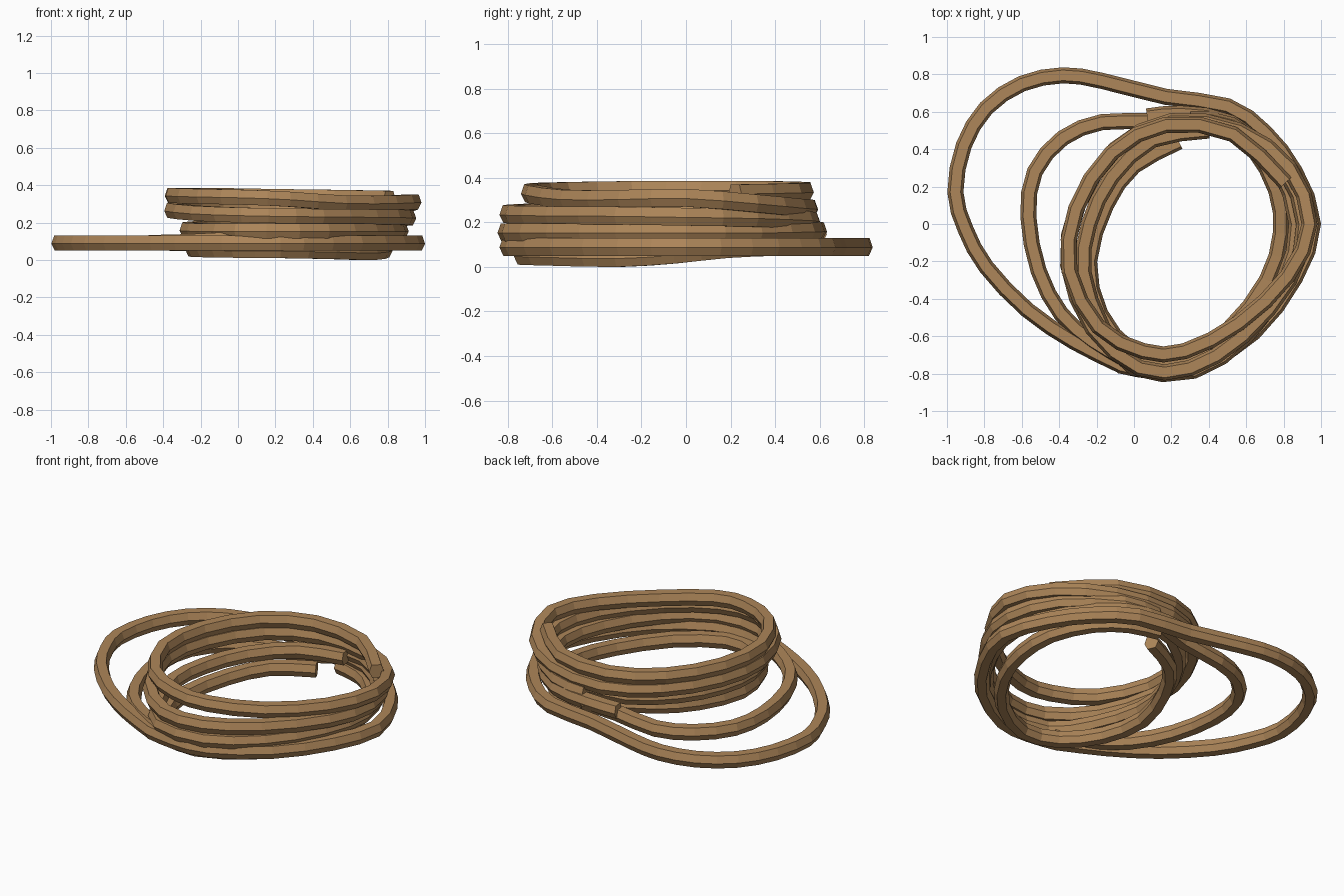
import bpy, bmesh
from mathutils import Vector

rope_mat = bpy.data.materials.new("rope brown")
rope_mat.diffuse_color = (0.42, 0.238, 0.10, 1)

# six-sided rope section: (outward offset, height offset)
SECTION = [(0.043, -0.003), (0.028, 0.04), (-0.028, 0.04),
           (-0.043, -0.003), (-0.025, -0.04), (0.025, -0.04)]


def smooth_path(keys, steps):
    """Catmull-Rom path through the key points."""
    k = [Vector(p) for p in keys]
    k = [2 * k[0] - k[1]] + k + [2 * k[-1] - k[-2]]
    out = []
    for a, b, c, d in zip(k, k[1:], k[2:], k[3:]):
        for i in range(steps):
            t = i / steps
            out.append(0.5 * (2 * b + (c - a) * t + (2 * a - 5 * b + 4 * c - d) * t ** 2
                              + (3 * b - a - 3 * c + d) * t ** 3))
    return out + [k[-2]]


def rope(name, keys, steps=2):
    path = smooth_path(keys, steps)
    bm = bmesh.new()
    rings = []
    for i, p in enumerate(path):
        t = path[min(i + 1, len(path) - 1)] - path[max(i - 1, 0)]
        side = Vector((t.y, -t.x, 0)).normalized()
        rings.append([bm.verts.new(p + side * u + Vector((0, 0, v))) for u, v in SECTION])
    for r, s in zip(rings, rings[1:]):
        for j in range(6):
            n = (j + 1) % 6
            bm.faces.new((r[j], r[n], s[n], s[j]))
    bm.faces.new(rings[0])
    bm.faces.new(rings[-1][::-1])
    bmesh.ops.recalc_face_normals(bm, faces=bm.faces)
    me = bpy.data.meshes.new(name)
    bm.to_mesh(me)
    bm.free()
    me.materials.append(rope_mat)
    ob = bpy.data.objects.new(name, me)
    bpy.context.collection.objects.link(ob)


# stacked coil, winding down from the free top end
rope("upper_coil", [
    (0.81, 0.22, 0.33), (0.53, 0.48, 0.335), (0.17, 0.53, 0.34), (-0.12, 0.38, 0.345),
    (-0.31, 0.08, 0.345), (-0.345, -0.25, 0.345), (-0.19, -0.55, 0.34), (0.05, -0.68, 0.335),
    (0.27, -0.68, 0.325), (0.56, -0.53, 0.305), (0.82, -0.28, 0.305), (0.938, 0.0, 0.31),
    (0.83, 0.30, 0.285), (0.56, 0.50, 0.265), (0.2, 0.55, 0.26), (-0.1, 0.40, 0.265),
    (-0.30, 0.10, 0.265), (-0.352, -0.22, 0.265), (-0.22, -0.56, 0.25), (0.03, -0.77, 0.24),
    (0.30, -0.77, 0.235), (0.58, -0.60, 0.232), (0.83, -0.30, 0.23), (0.91, 0.0, 0.225),
    (0.80, 0.30, 0.22), (0.52, 0.53, 0.21), (0.30, 0.56, 0.20)])
rope("lower_coil", [
    (0.40, 0.50, 0.20), (0.10, 0.45, 0.185), (-0.12, 0.25, 0.175), (-0.24, 0.0, 0.165),
    (-0.27, -0.26, 0.16), (-0.17, -0.55, 0.155), (0.0, -0.77, 0.155), (0.32, -0.785, 0.155),
    (0.60, -0.60, 0.155), (0.80, -0.30, 0.155), (0.87, 0.0, 0.155), (0.76, 0.32, 0.155),
    (0.52, 0.54, 0.16), (0.25, 0.59, 0.16), (0.07, 0.575, 0.15)])

# loops lying loose on the left
rope("middle_loop", [
    (0.30, 0.59, 0.15), (0.10, 0.55, 0.12), (-0.17, 0.545, 0.09), (-0.38, 0.46, 0.09),
    (-0.53, 0.28, 0.09), (-0.565, 0.04, 0.09), (-0.51, -0.25, 0.09), (-0.39, -0.48, 0.095),
    (-0.22, -0.63, 0.10), (-0.03, -0.74, 0.11)])
rope("outer_loop", [
    (-0.08, -0.755, 0.09), (0.12, -0.79, 0.09), (0.34, -0.77, 0.09), (0.64, -0.58, 0.09),
    (0.86, -0.29, 0.09), (0.957, 0.0, 0.09), (0.86, 0.28, 0.09), (0.70, 0.49, 0.09),
    (0.50, 0.63, 0.09), (0.17, 0.68, 0.09), (-0.17, 0.765, 0.09), (-0.38, 0.795, 0.09),
    (-0.60, 0.75, 0.09), (-0.79, 0.62, 0.09), (-0.91, 0.42, 0.09), (-0.955, 0.17, 0.09),
    (-0.90, -0.03, 0.09), (-0.79, -0.23, 0.09), (-0.57, -0.46, 0.09), (-0.32, -0.63, 0.09),
    (-0.06, -0.76, 0.09)], 2)

# tight turn underneath the stack
rope("bottom_turn", [
    (0.24, 0.44, 0.105), (0.0, 0.31, 0.10),
    (-0.15, 0.10, 0.08), (-0.24, -0.20, 0.06), (-0.18, -0.48, 0.055), (-0.01, -0.68, 0.052),
    (0.22, -0.73, 0.05), (0.50, -0.57, 0.045), (0.71, -0.30, 0.04), (0.785, -0.05, 0.055),
    (0.76, 0.18, 0.08), (0.64, 0.40, 0.09), (0.48, 0.53, 0.09), (0.30, 0.58, 0.09)])
